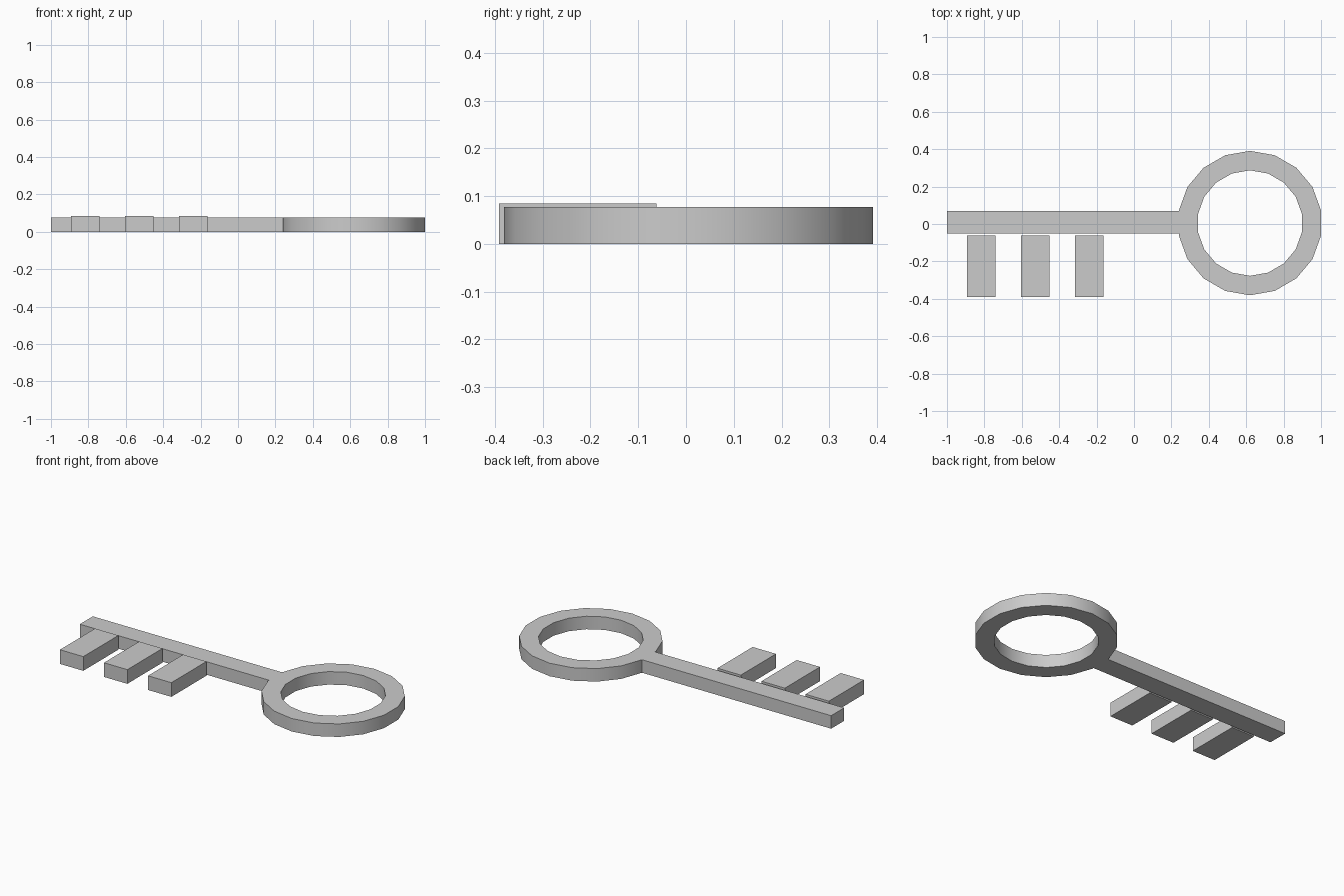
import bpy, bmesh, math

if "Cube" in bpy.data.objects:
    bpy.data.objects.remove(bpy.data.objects["Cube"])

THICK = 0.077


def new_object(name, bm):
    bmesh.ops.recalc_face_normals(bm, faces=bm.faces[:])
    mesh = bpy.data.meshes.new(name)
    bm.to_mesh(mesh)
    bm.free()
    obj = bpy.data.objects.new(name, mesh)
    bpy.context.collection.objects.link(obj)
    return obj


def box(name, x0, x1, y0, y1, z1):
    bm = bmesh.new()
    bmesh.ops.create_cube(bm, size=1)
    for v in bm.verts:
        v.co = ((x0 + x1) / 2 + v.co.x * (x1 - x0),
                (y0 + y1) / 2 + v.co.y * (y1 - y0),
                (v.co.z + 0.5) * z1)
    return new_object(name, bm)


def ring(name, cx, cy, r_out, r_in, height, sides):
    # Rectangular section swept around the centre
    bm = bmesh.new()
    section = [(r_out, 0), (r_out, height), (r_in, height), (r_in, 0)]
    loops = []
    for i in range(sides):
        a = math.pi / 2 + 2 * math.pi * i / sides
        loops.append([bm.verts.new((cx + r * math.cos(a), cy + r * math.sin(a), z))
                      for r, z in section])
    for i in range(sides):
        a, b = loops[i], loops[(i + 1) % sides]
        for k in range(4):
            n = (k + 1) % 4
            bm.faces.new((a[k], b[k], b[n], a[n]))
    return new_object(name, bm)


# Round handle
bow = ring("bow_ring", 0.62, 0.005, 0.386, 0.282, THICK, 18)
bpy.context.view_layer.objects.active = bow
bow.select_set(True)
bpy.ops.object.shade_smooth_by_angle(angle=math.radians(30))

# Shaft
box("shaft", -1.0, 0.241, -0.052, 0.07, THICK)

# Three slightly thicker teeth
for i in range(3):
    x = -0.893 + 0.2885 * i
    box(f"tooth_{i + 1}", x, x + 0.153, -0.391, -0.062, 0.084)
